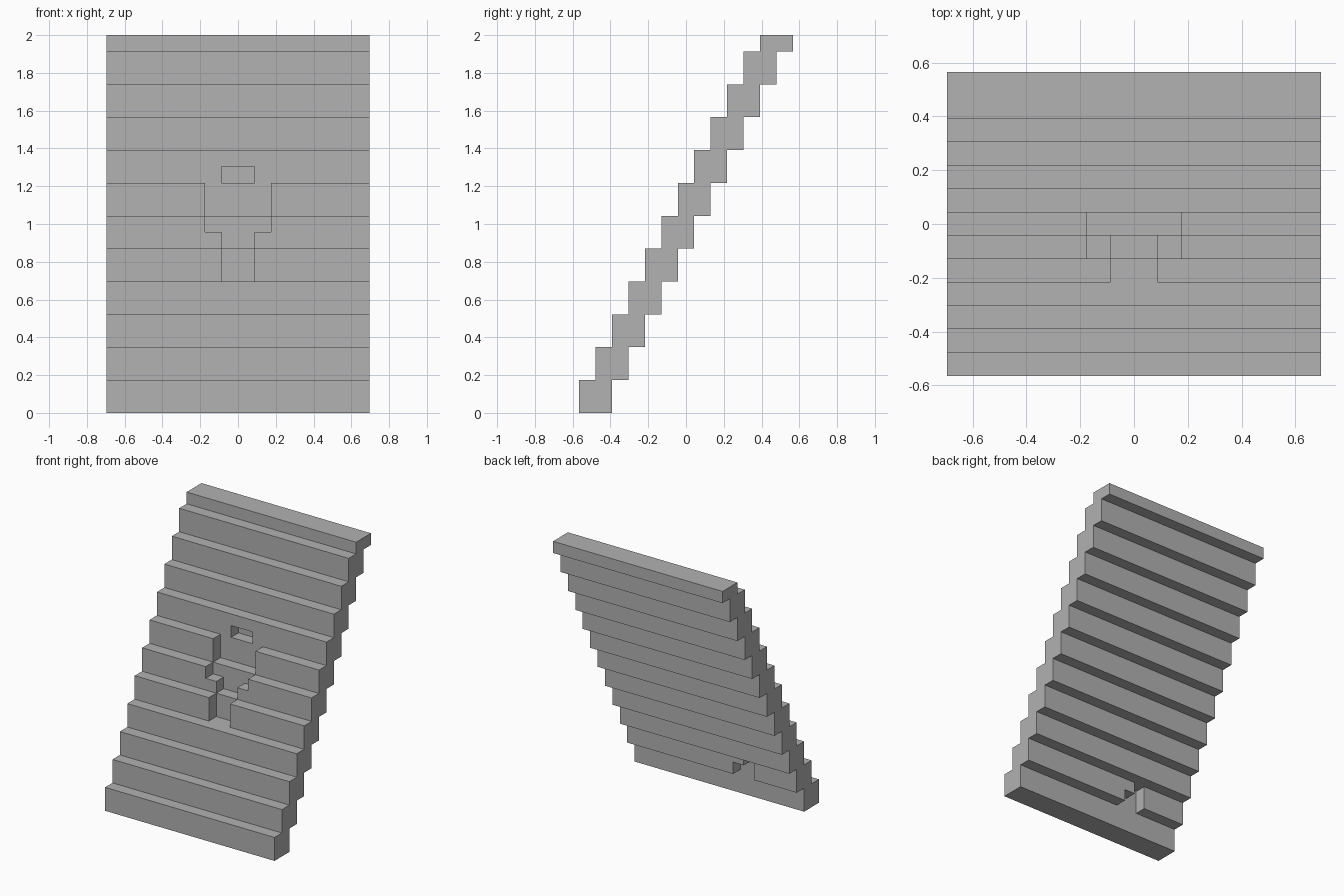
import bpy
import bmesh

U = 2 / 23          # one block unit
STEPS = 12
HALF_WIDTH = 8

cube = bpy.data.objects.get("Cube")
if cube:
    bpy.data.objects.remove(cube, do_unlink=True)

stone = bpy.data.materials.new("stone_grey")
stone.use_nodes = True
grey = (0.445, 0.445, 0.445, 1)
stone.diffuse_color = grey
stone.node_tree.nodes["Principled BSDF"].inputs["Base Color"].default_value = grey


def prism(name, profile, x0, x1):
    """Extrude a closed (y, z) profile, in block units, from x0 to x1."""
    bm = bmesh.new()
    face = bm.faces.new([bm.verts.new((x0 * U, y * U, z * U)) for y, z in profile])
    new = bmesh.ops.extrude_face_region(bm, geom=[face])["geom"]
    moved = [v for v in new if isinstance(v, bmesh.types.BMVert)]
    bmesh.ops.translate(bm, verts=moved, vec=((x1 - x0) * U, 0, 0))
    bmesh.ops.recalc_face_normals(bm, faces=bm.faces)
    mesh = bpy.data.meshes.new(name)
    bm.to_mesh(mesh)
    bm.free()
    mesh.materials.append(stone)
    obj = bpy.data.objects.new(name, mesh)
    bpy.context.collection.objects.link(obj)
    return obj


def carve(target, x0, x1, step, z0, z1, layer=0):
    """Cut a one-unit-deep pocket into the front (0) or back (1) layer of a step."""
    y = step - 6.5 + layer
    cutter = prism("pocket_cutter", [(y, z0), (y + 1, z0), (y + 1, z1), (y, z1)], x0, x1)
    cutter.hide_render = True
    mod = target.modifiers.new("pocket", "BOOLEAN")
    mod.operation = "DIFFERENCE"
    mod.solver = "EXACT"
    mod.object = cutter
    bpy.context.view_layer.objects.active = target
    bpy.ops.object.modifier_apply(modifier=mod.name)
    bpy.data.objects.remove(cutter, do_unlink=True)


# Leaning stepped wall: two units thick, each step set back by one unit
front, back = [], []
for i in range(STEPS):
    y, low, high = i - 6.5, 2 * i, min(2 * i + 2, 23)
    front += [(y, low), (y, high)]
    back += [(y + 2, low), (y + 2, high)]
wall = prism("stepped_wall", front + back[::-1], -HALF_WIDTH, HALF_WIDTH)

# Keyhole-shaped niche in the front: narrow stem, then wide head
carve(wall, -1, 1, 4, 8, 10)
carve(wall, -1, 1, 5, 10, 11)
carve(wall, -2, 2, 5, 11, 12)
carve(wall, -2, 2, 6, 12, 14)

# Small slot above the niche
carve(wall, -1, 1, 7, 14, 15)

# L-shaped notch low on the back
carve(wall, -3, -2, 1, 2, 3, layer=1)
carve(wall, -4, -3, 1, 2, 4, layer=1)
